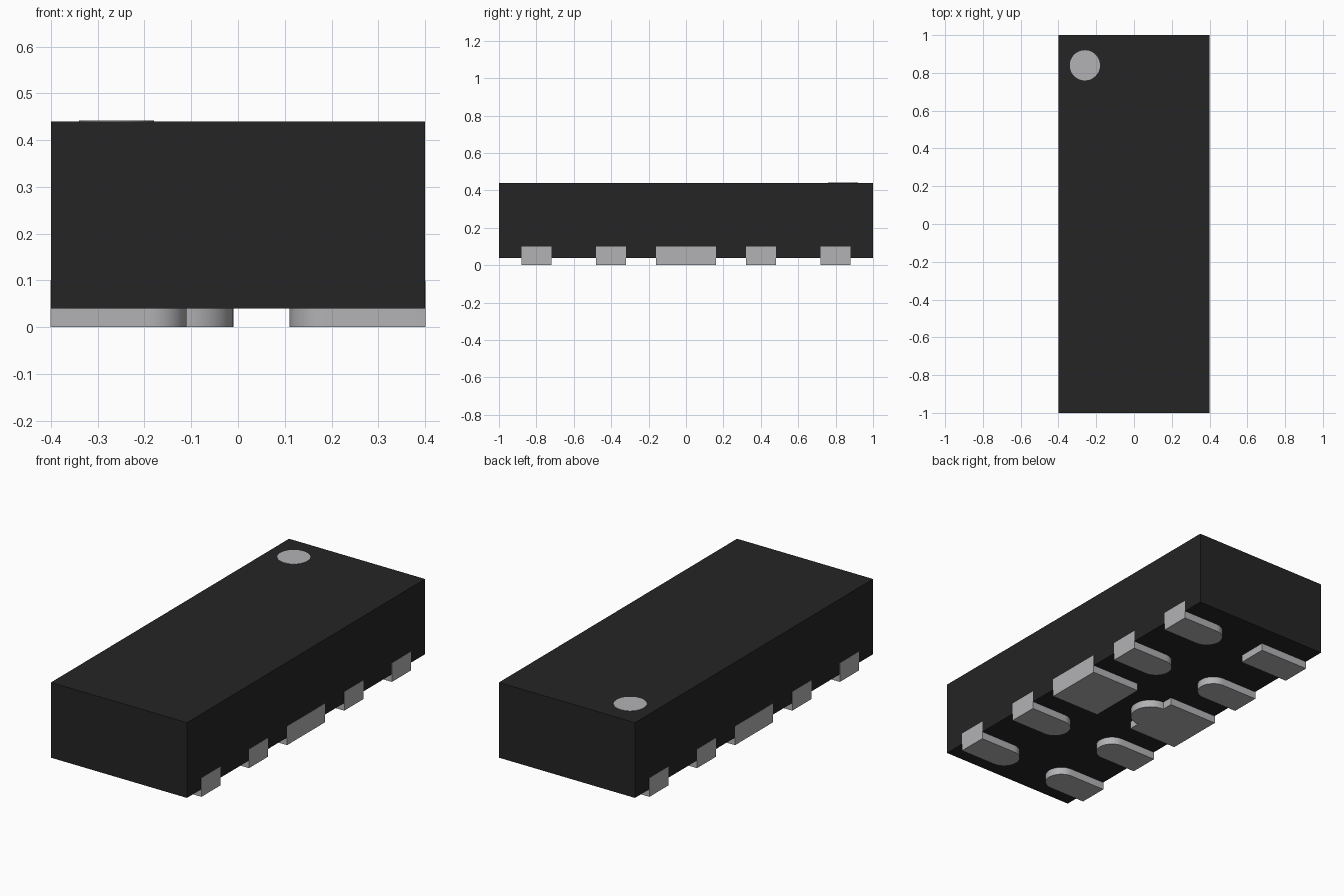
import bpy, bmesh, math

if "Cube" in bpy.data.objects:
    bpy.data.objects.remove(bpy.data.objects["Cube"])

def material(name, rgb):
    m = bpy.data.materials.new(name)
    m.diffuse_color = (*rgb, 1)
    m.use_nodes = True
    m.node_tree.nodes["Principled BSDF"].inputs["Base Color"].default_value = m.diffuse_color
    return m

BLACK = material("black plastic", (0.018, 0.018, 0.018))
METAL = material("grey metal", (0.45, 0.445, 0.462))

def prism(name, outline, z0, z1, mat):
    """Extrude a counter-clockwise xy outline from z0 to z1."""
    bm = bmesh.new()
    base = bm.faces.new([bm.verts.new((x, y, z0)) for x, y in outline])
    top = bmesh.ops.extrude_face_region(bm, geom=[base])["geom"]
    bmesh.ops.translate(bm, vec=(0, 0, z1 - z0),
                        verts=[v for v in top if isinstance(v, bmesh.types.BMVert)])
    bmesh.ops.recalc_face_normals(bm, faces=bm.faces)
    me = bpy.data.meshes.new(name)
    bm.to_mesh(me)
    bm.free()
    me.materials.append(mat)
    ob = bpy.data.objects.new(name, me)
    bpy.context.collection.objects.link(ob)
    bpy.ops.object.select_all(action='DESELECT')
    ob.select_set(True)
    bpy.context.view_layer.objects.active = ob
    bpy.ops.object.shade_smooth_by_angle(angle=math.radians(30))
    return ob

def arc(cx, cy, r, a0, a1, n):
    return [(cx + r * math.cos(math.radians(a0 + (a1 - a0) * i / n)),
             cy + r * math.sin(math.radians(a0 + (a1 - a0) * i / n))) for i in range(n + 1)]

# Plastic body
prism("body", [(-.4, -1), (.4, -1), (.4, 1), (-.4, 1)], 0.04, 0.44, BLACK)

# Pad outlines for the left (-x) side; the right side is rotated half a turn
OUT, IN, H = -0.401, -0.11, 0.08          # outer edge, inner tip, half width
square = [(OUT, -H), (IN, -H), (IN, H), (OUT, H)]
rounded = [(OUT, -H)] + arc(IN - H, 0, H, -90, 90, 24) + [(OUT, H)]
wide = [(OUT, -2 * H), (IN, -2 * H), (IN, 2 * H), (OUT, 2 * H)]
wide_nose = wide[:2] + arc(IN, 0, 0.1, -90, 90, 28) + wide[2:]

for side, sign in (("left", 1), ("right", -1)):
    for i, y in enumerate((0.8, 0.4, 0, -0.4, -0.8)):
        if y == 0:
            shape = wide_nose if side == "left" else wide
        else:
            shape = square if (side == "left" and i == 0) else rounded
        prism(f"{side}_pad_{i + 1}", [(sign * px, y + sign * py) for px, py in shape],
              0, 0.1, METAL)

# Round corner mark on the top
prism("corner_mark", arc(-0.26, 0.84, 0.08, 0, 360, 48)[:-1], 0.438, 0.442, METAL)
